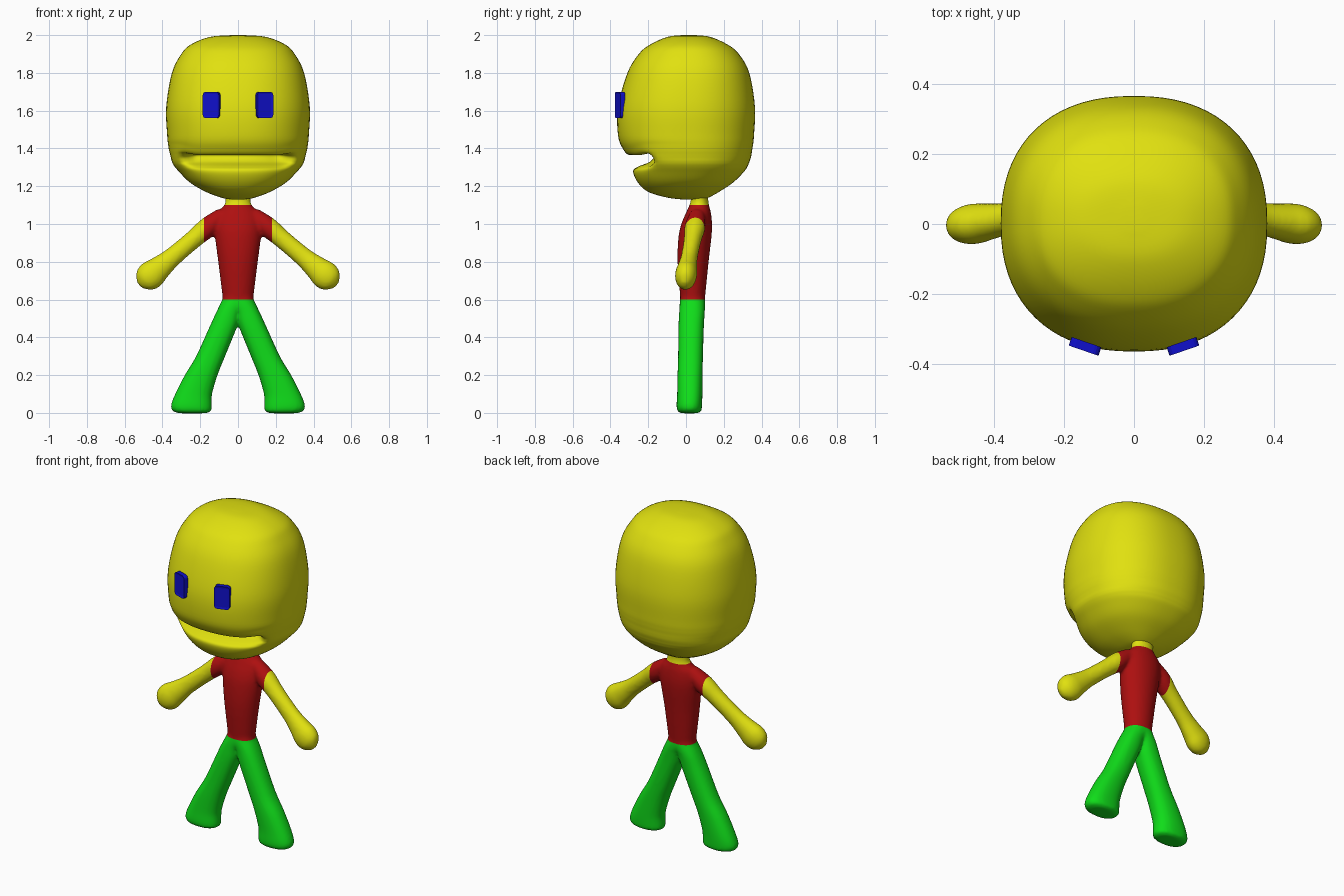
import bpy, bmesh, math
from mathutils import Matrix, Vector

default_cube = bpy.data.objects.get("Cube")
if default_cube:
    bpy.data.objects.remove(default_cube, do_unlink=True)


def make_material(name, color):
    mat = bpy.data.materials.new(name)
    mat.use_nodes = True
    mat.diffuse_color = (*color, 1)
    shader = next(n for n in mat.node_tree.nodes if n.type == 'BSDF_PRINCIPLED')
    shader.inputs["Base Color"].default_value = (*color, 1)
    shader.inputs["Roughness"].default_value = 0.6
    return mat


yellow = make_material("yellow skin", (0.75, 0.75, 0.005))
red = make_material("red shirt", (0.42, 0.005, 0.005))
green = make_material("green trousers", (0.005, 0.72, 0.01))
blue = make_material("blue eyes", (0.005, 0.005, 0.6))


def smooth_rows(rows, steps):
    """Catmull-Rom interpolation between section rows."""
    rows = [Vector(r) for r in rows]
    result = []
    for i in range(len(rows) - 1):
        a, b, c = rows[max(i - 1, 0)], rows[i], rows[i + 1]
        d = rows[min(i + 2, len(rows) - 1)]
        for k in range(steps):
            t = k / steps
            result.append(b + (c - a) * t / 2
                          + (a * 2 - b * 5 + c * 4 - d) * t * t / 2
                          + (b * 3 - a - c * 3 + d) * t ** 3 / 2)
    return result + [rows[-1]]


def power(value, exponent):
    return math.copysign(abs(value) ** exponent, value)


def loft(bm, rows, segments=32, squareness=2.0, matrix=Matrix(), steps=4):
    """Rows: height, centre x, half width, front y, back y, lip push y, lip push z."""
    rings = []
    for z, cx, half, front, back, push_y, push_z in smooth_rows(rows, steps):
        ring = []
        for k in range(segments):
            angle = math.tau * k / segments
            x = cx + half * power(math.cos(angle), 2 / squareness)
            side = power(math.sin(angle), 2 / squareness)
            y = (front + back) / 2 + side * (back - front) / 2
            # lip offsets fade out towards the mouth corners
            fade = min(max((0.33 - abs(x)) / 0.13, 0), 1) if side < 0 else 0
            fade = fade * fade * (3 - 2 * fade)
            ring.append(bm.verts.new(matrix @ Vector((x, y + push_y * fade, z + push_z * fade))))
        rings.append(ring)
    for low, high in zip(rings, rings[1:]):
        for k in range(segments):
            n = (k + 1) % segments
            bm.faces.new((low[k], low[n], high[n], high[k]))
    bm.faces.new(rings[0])
    bm.faces.new(rings[-1])


def finish(bm, name, materials, smooth=True):
    bmesh.ops.recalc_face_normals(bm, faces=bm.faces)
    for face in bm.faces:
        face.smooth = smooth
    mesh = bpy.data.meshes.new(name)
    bm.to_mesh(mesh)
    bm.free()
    for mat in materials:
        mesh.materials.append(mat)
    obj = bpy.data.objects.new(name, mesh)
    bpy.context.collection.objects.link(obj)
    return obj


def plain(rows):
    return [(*r, 0, 0) for r in rows]


# Head with folded lips
upper_head = [(2.0, .03, -.02, .05), (1.99, .15, -.1, .13), (1.95, .25, -.19, .22),
              (1.9, .3, -.25, .28), (1.8, .35, -.31, .335), (1.62, .38, -.36, .365)]
lips = [(1.47, .375, -.36, .36, 0, 0), (1.42, .37, -.345, .355, .01, -.02),
        (1.39, .365, -.335, .35, .035, -.025), (1.37, .36, -.33, .347, .1, .005),
        (1.35, .355, -.325, .343, .155, .015), (1.33, .35, -.315, .336, .125, 0),
        (1.31, .34, -.305, .328, .055, -.005), (1.28, .315, -.29, .31, .01, 0)]
chin = [(1.22, .255, -.255, .25), (1.17, .17, -.2, .175), (1.14, .09, -.1, .12),
        (1.13, .04, -.02, .09)]
head_rows = [(r[0], 0, *r[1:]) for r in plain(upper_head) + lips + plain(chin)]
bm = bmesh.new()
loft(bm, head_rows, segments=72, squareness=2.3, steps=5)
finish(bm, "head", [yellow])

# Body: torso with neck, then mirrored legs and arms, fused into one skin
bm = bmesh.new()
loft(bm, plain([(.56, 0, .07, -.03, .095), (.6, 0, .08, -.03, .1), (.8, 0, .105, -.045, .12),
                (.93, 0, .122, -.04, .135), (1.0, 0, .125, -.025, .138),
                (1.06, 0, .11, 0, .132), (1.1, 0, .072, .018, .122),
                (1.14, 0, .068, .025, .118), (1.2, 0, .08, 0, .13)]))
leg_rows = plain([(.63, 0, .06, -.02, .09), (.6, 0, .082, -.032, .102), (.54, .045, .067, -.036, .1),
                  (.46, .076, .073, -.04, .095), (.3, .145, .077, -.042, .09),
                  (.2, .195, .087, -.045, .088), (.1, .235, .098, -.047, .087),
                  (.04, .247, .108, -.05, .085), (.01, .244, .102, -.046, .081),
                  (-.002, .242, .07, -.025, .06)])
arm_shape = [(0, .04, .04), (.1, .054, .055), (.2, .049, .047), (.35, .051, .044),
             (.44, .064, .052), (.5, .076, .058), (.55, .062, .047), (.583, .02, .015)]
arm_rows = plain([(t, 0, wide, -deep, deep) for t, wide, deep in arm_shape])
shoulder, hand = Vector((.08, .06, 1.05)), Vector((.46, 0, .73))
along = (hand - shoulder).normalized()
across = Vector((0, 1, 0)).cross(along).normalized()
arm_axes = Matrix((across, along.cross(across), along)).transposed()
arm_matrix = Matrix.Translation(shoulder) @ arm_axes.to_4x4()
for side in (1, -1):
    mirror = Matrix.Diagonal((side, 1, 1, 1))
    loft(bm, leg_rows, squareness=2.3, matrix=mirror)
    loft(bm, arm_rows, matrix=mirror @ arm_matrix)
body = finish(bm, "body", [yellow, red, green])

remesh = body.modifiers.new("fuse", 'REMESH')
remesh.mode = 'VOXEL'
remesh.voxel_size = 0.01
soften = body.modifiers.new("soften", 'SMOOTH')
soften.factor = 0.5
soften.iterations = 6
fused = bpy.data.meshes.new_from_object(body.evaluated_get(bpy.context.evaluated_depsgraph_get()))
body.modifiers.clear()

# Cut clean hems at waist, collar and sleeves, then colour each region
waist, collar, sleeve = 0.6, 1.1, 0.18
bm = bmesh.new()
bm.from_mesh(fused)
for point, normal in (((0, 0, waist), (0, 0, 1)), ((0, 0, collar), (0, 0, 1)),
                      ((sleeve, 0, 0), (1, 0, 0)), ((-sleeve, 0, 0), (1, 0, 0))):
    bmesh.ops.bisect_plane(bm, geom=bm.verts[:] + bm.edges[:] + bm.faces[:], dist=1e-5,
                           plane_co=point, plane_no=normal)
for face in bm.faces:
    face.smooth = True
    center = face.calc_center_median()
    if center.z < waist and abs(center.x) < 0.4:
        face.material_index = 2
    elif center.z > collar or abs(center.x) > sleeve:
        face.material_index = 0
    else:
        face.material_index = 1
bm.to_mesh(fused)
bm.free()
body.data = fused
if not fused.materials:
    for mat in (yellow, red, green):
        fused.materials.append(mat)

# Eyes: rounded plates turned to follow the face
for side, name in ((1, "left_eye"), (-1, "right_eye")):
    bm = bmesh.new()
    bmesh.ops.create_cube(bm, size=1, matrix=Matrix.Diagonal((.09, .026, .14, 1)))
    corners = [e for e in bm.edges if abs(e.verts[0].co.y - e.verts[1].co.y) > 0.01]
    bmesh.ops.bevel(bm, geom=corners, offset=0.018, segments=4, profile=0.5, affect='EDGES')
    front = min(bm.faces, key=lambda f: f.calc_center_median().y)
    bmesh.ops.inset_individual(bm, faces=[front], thickness=0.012, depth=-0.003)
    eye = finish(bm, name, [blue], smooth=False)
    eye.location = (side * 0.14, -0.35, 1.63)
    eye.rotation_euler.z = side * math.radians(19)
